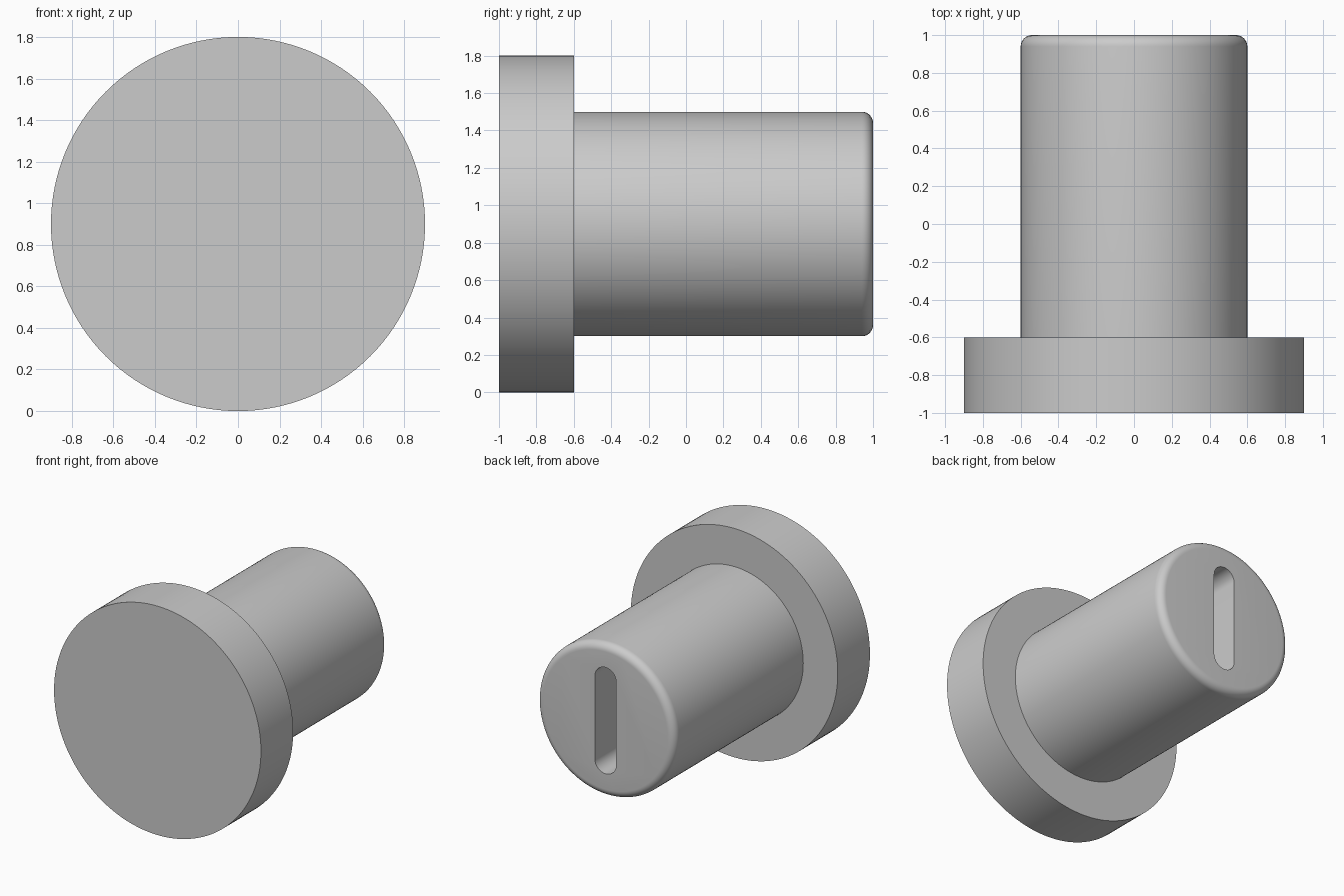
import bpy, bmesh, math
from mathutils import Vector, Matrix

if "Cube" in bpy.data.objects:
    bpy.data.objects.remove(bpy.data.objects["Cube"], do_unlink=True)

AXIS_Z = 0.9
FLANGE_R, SHANK_R, FILLET = 0.9, 0.6, 0.06
SLOT_R, SLOT_HALF, SLOT_DEPTH = 0.093, 0.325, 0.6
SEGMENTS = 128

grey = bpy.data.materials.new("satin grey")
grey.use_nodes = True
colour = (0.6, 0.6, 0.6, 1)
grey.diffuse_color = colour
grey.node_tree.nodes["Principled BSDF"].inputs["Base Color"].default_value = colour


def add_object(name, bm):
    bmesh.ops.recalc_face_normals(bm, faces=bm.faces)
    mesh = bpy.data.meshes.new(name)
    bm.to_mesh(mesh)
    bm.free()
    mesh.materials.append(grey)
    obj = bpy.data.objects.new(name, mesh)
    bpy.context.collection.objects.link(obj)
    return obj


# Flanged pin: a lathed profile of (radius, y) with a rounded far end
profile = [(FLANGE_R, -1), (FLANGE_R, -0.6), (SHANK_R, -0.6)]
for i in range(9):
    a = math.pi / 2 * i / 8
    profile.append((SHANK_R - FILLET + FILLET * math.cos(a),
                    1 - FILLET + FILLET * math.sin(a)))

bm = bmesh.new()
rings = []
for r, y in profile:
    angles = [2 * math.pi * k / SEGMENTS for k in range(SEGMENTS)]
    rings.append([bm.verts.new((r * math.cos(a), y, AXIS_Z + r * math.sin(a)))
                  for a in angles])
for lower, upper in zip(rings, rings[1:]):
    for k in range(SEGMENTS):
        n = (k + 1) % SEGMENTS
        bm.faces.new((lower[k], lower[n], upper[n], upper[k]))
bm.faces.new(rings[0])
bm.faces.new(rings[-1])
pin = add_object("flanged_pin", bm)

# Slot cutter: an upright rounded bar pushed into the far end
bm = bmesh.new()
outline = []
for end in (0, 1):
    for i in range(25):
        a = math.pi * (end + i / 24)
        z = AXIS_Z + (SLOT_HALF if end == 0 else -SLOT_HALF)
        outline.append(bm.verts.new((SLOT_R * math.cos(a), 1 - SLOT_DEPTH,
                                     z + SLOT_R * math.sin(a))))
face = bm.faces.new(outline)
extruded = bmesh.ops.extrude_face_region(bm, geom=[face], use_keep_orig=True)
moved = [g for g in extruded["geom"] if isinstance(g, bmesh.types.BMVert)]
bmesh.ops.translate(bm, vec=(0, SLOT_DEPTH + 0.2, 0), verts=moved)
cutter = add_object("slot_cutter", bm)
cutter.hide_render = True

# Cut the slot, then smooth the round surfaces
bpy.ops.object.select_all(action="DESELECT")
bpy.context.view_layer.objects.active = pin
pin.select_set(True)
cut = pin.modifiers.new("slot", "BOOLEAN")
cut.operation = "DIFFERENCE"
cut.solver = "EXACT"
cut.object = cutter
bpy.ops.object.modifier_apply(modifier=cut.name)
bpy.data.objects.remove(cutter, do_unlink=True)
bpy.ops.object.shade_smooth_by_angle(angle=math.radians(30))
